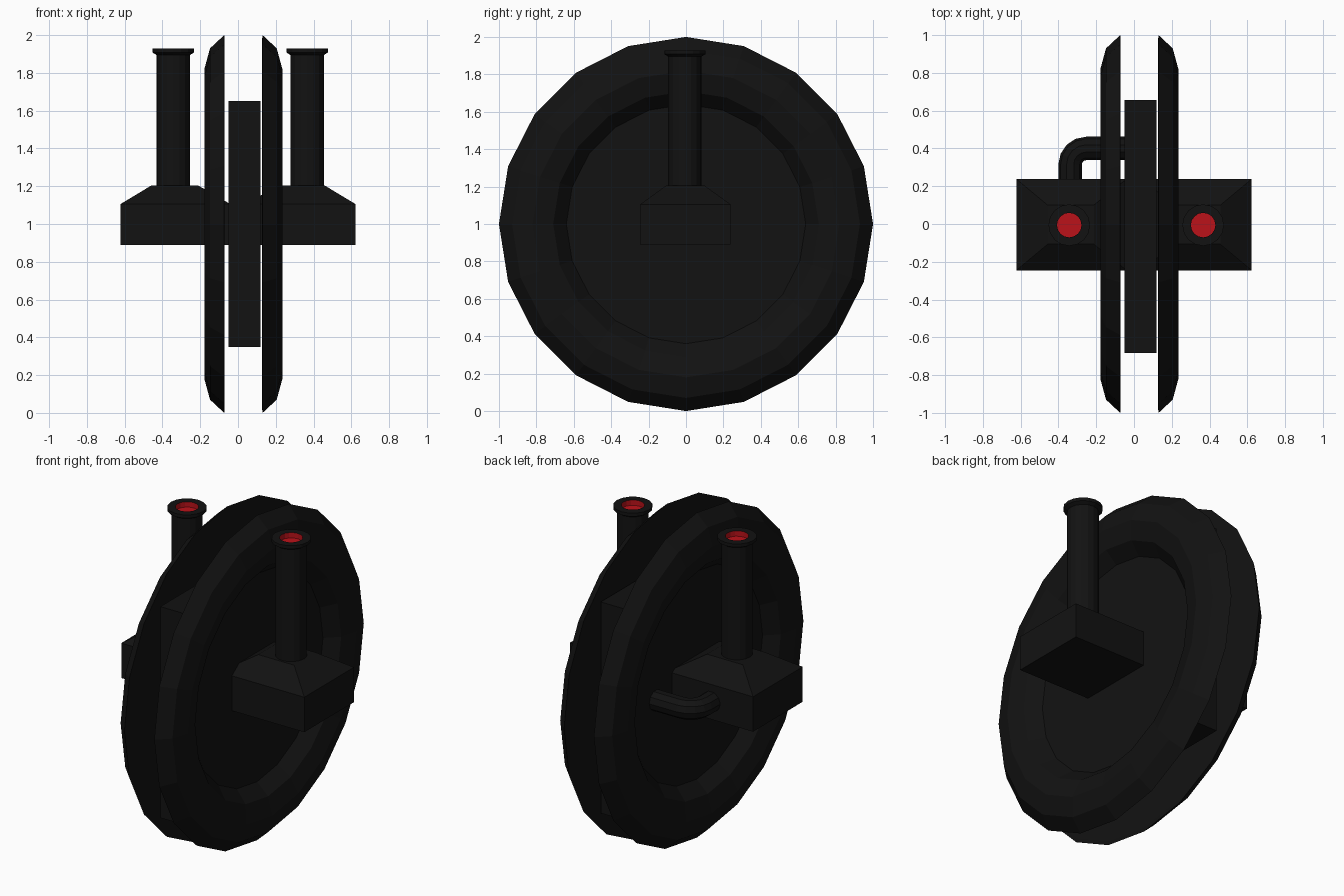
import bpy, bmesh, math
from mathutils import Matrix, Vector

if "Cube" in bpy.data.objects:
    bpy.data.objects.remove(bpy.data.objects["Cube"])


def material(name, color):
    m = bpy.data.materials.new(name)
    m.diffuse_color = color
    m.use_nodes = True
    m.node_tree.nodes["Principled BSDF"].inputs["Base Color"].default_value = m.diffuse_color
    return m


BLACK = material("black", (0.006, 0.006, 0.006, 1))
RED = material("red", (0.5, 0.006, 0.01, 1))


def finish(name, bm, mat=BLACK):
    bmesh.ops.remove_doubles(bm, verts=bm.verts, dist=1e-5)
    bmesh.ops.recalc_face_normals(bm, faces=bm.faces)
    mesh = bpy.data.meshes.new(name)
    bm.to_mesh(mesh)
    bm.free()
    mesh.materials.append(mat)
    ob = bpy.data.objects.new(name, mesh)
    bpy.context.collection.objects.link(ob)
    return ob


def lathe(name, profile, sides, matrix):
    """Spin (radius, height) points around local z, then place with matrix."""
    bm = bmesh.new()
    verts = [bm.verts.new((r, 0, h)) for r, h in profile]
    edges = [bm.edges.new(p) for p in zip(verts, verts[1:])]
    bmesh.ops.spin(bm, geom=verts + edges, cent=(0, 0, 0), axis=(0, 0, 1),
                   angle=2 * math.pi, steps=sides)
    bmesh.ops.remove_doubles(bm, verts=bm.verts, dist=1e-5)
    bmesh.ops.transform(bm, matrix=matrix, verts=bm.verts)
    return finish(name, bm)


def box(bm, x0, x1, y0, y1, z0, z1):
    m = Matrix.Translation(((x0 + x1) / 2, (y0 + y1) / 2, (z0 + z1) / 2))
    return bmesh.ops.create_cube(
        bm, size=1, matrix=m @ Matrix.Diagonal((x1 - x0, y1 - y0, z1 - z0, 1)))


# Wheels: half-round rims with a recessed web
wheel_profile = [(0, 0.0), (0.64, 0.0), (0.71, 0.075), (0.82, 0.105),
                 (0.93, 0.075), (1.0, 0.0), (0.98, -0.002), (0, -0.002)]
for name, x, turn in (("right_wheel", 0.13, 90), ("left_wheel", -0.073, -90)):
    lathe(name, wheel_profile, 20,
          Matrix.Translation((x, 0, 1)) @ Matrix.Rotation(math.radians(turn), 4, 'Y'))

# Central block between the wheels
bm = bmesh.new()
box(bm, -0.05, 0.12, -0.683, 0.657, 0.35, 1.65)
finish("central_block", bm)

# Engine housings with sloped tops, exhaust stacks and red stack mouths
stack_profile = [(0, 1.15), (0.089, 1.15), (0.089, 1.895), (0.11, 1.908),
                 (0.11, 1.928), (0.065, 1.928), (0.065, 1.895), (0, 1.895)]
for side, s, stack_x in (("left", -1, -0.343), ("right", 1, 0.366)):
    bm = bmesh.new()
    x0, x1 = sorted((s * 0.04, s * 0.623))
    box(bm, x0, x1, -0.245, 0.238, 0.89, 1.105)
    top = max(bm.faces, key=lambda f: f.calc_center_median().z)
    ext = bmesh.ops.extrude_face_region(bm, geom=[top])
    bm.faces.remove(top)
    for v in ext["geom"]:
        if isinstance(v, bmesh.types.BMVert):
            outer = abs(v.co.x) > 0.3
            v.co = Vector((s * (0.457 if outer else 0.213),
                           0.1 if v.co.y > 0 else -0.107, 1.205))
    finish(side + "_housing", bm)

    stack = lathe(side + "_stack", stack_profile, 16,
                  Matrix.Translation((stack_x, -0.006, 0)))
    stack.data.materials.append(RED)
    for p in stack.data.polygons:
        c = p.center
        if c.z > 1.89 and math.hypot(c.x - stack_x, c.y + 0.006) < 0.07:
            p.material_index = 1

# Bent pipe from the left housing to the central block
pipe_z, pipe_r, sides = 1.0, 0.062, 10
path = [Vector((-0.338, 0.2, pipe_z))]
for i in range(5):
    a = math.pi - i * math.pi / 8
    path.append(Vector((-0.253 + 0.085 * math.cos(a), 0.315 + 0.085 * math.sin(a), pipe_z)))
path.append(Vector((-0.04, 0.4, pipe_z)))
bm = bmesh.new()
rings = []
for i, p in enumerate(path):
    t = (path[min(i + 1, len(path) - 1)] - path[max(i - 1, 0)]).normalized()
    n = Vector((-t.y, t.x, 0))
    rings.append([bm.verts.new(p + pipe_r * (n * math.cos(k * math.tau / sides)
                                             + Vector((0, 0, math.sin(k * math.tau / sides)))))
                  for k in range(sides)])
for a, b in zip(rings, rings[1:]):
    for k in range(sides):
        bm.faces.new((a[k], a[(k + 1) % sides], b[(k + 1) % sides], b[k]))
bm.faces.new(rings[0])
bm.faces.new(rings[-1])
finish("bent_pipe", bm)
